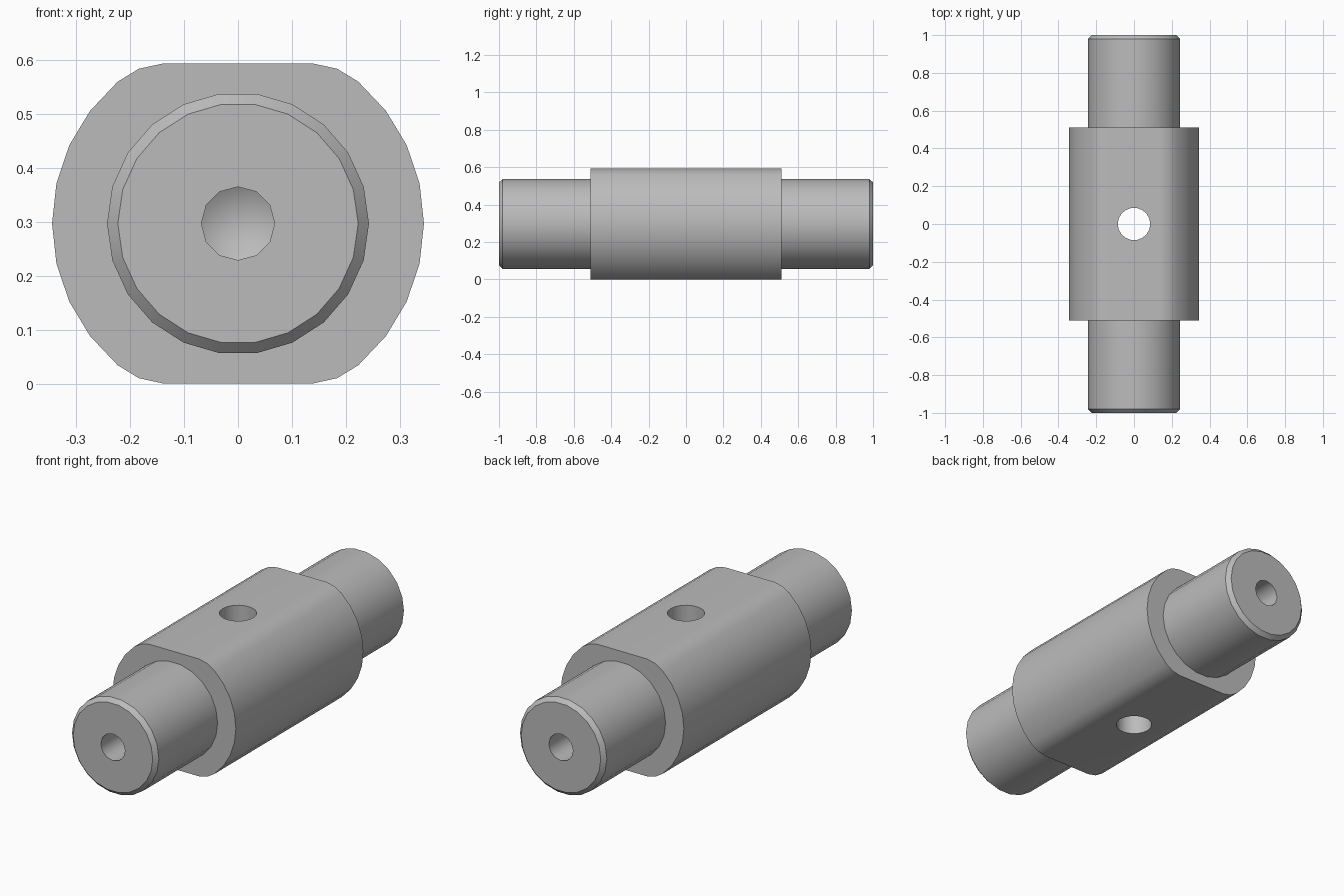
import bpy, bmesh, math
from mathutils import Matrix

if "Cube" in bpy.data.objects:
    bpy.data.objects.remove(bpy.data.objects["Cube"])

AXIS = 0.297          # height of the shaft axis
BODY = 0.51           # half length of the body
SEGMENTS = 22

steel = bpy.data.materials.new("grey_steel")
steel.use_nodes = True
GREY = (0.5, 0.5, 0.5, 1)
steel.diffuse_color = GREY
steel.node_tree.nodes["Principled BSDF"].inputs["Base Color"].default_value = GREY


def make_object(name, bm):
    bmesh.ops.recalc_face_normals(bm, faces=bm.faces)
    mesh = bpy.data.meshes.new(name)
    bm.to_mesh(mesh)
    bm.free()
    mesh.materials.append(steel)
    obj = bpy.data.objects.new(name, mesh)
    bpy.context.collection.objects.link(obj)
    return obj


def turned(name, profile, sides, matrix):
    """Solid of revolution about z from (radius, height) pairs."""
    bm = bmesh.new()
    rings = []
    for r, h in profile:
        if r == 0:
            rings.append([bm.verts.new((0, 0, h))] * sides)
        else:
            angles = [math.tau * i / sides for i in range(sides)]
            rings.append([bm.verts.new((r * math.cos(a), r * math.sin(a), h)) for a in angles])
    for low, high in zip(rings, rings[1:]):
        for i in range(sides):
            j = (i + 1) % sides
            corners = dict.fromkeys((low[i], low[j], high[j], high[i]))
            bm.faces.new(list(corners))
    for ring, (r, h) in ((rings[0], profile[0]), (rings[-1], profile[-1])):
        if r > 0:
            bm.faces.new(ring)
    bm.transform(matrix)
    return make_object(name, bm)


def cut(obj, cutter):
    """Subtract the cutter from the object, then discard it."""
    cutter.hide_render = True
    mod = obj.modifiers.new("bore", 'BOOLEAN')
    mod.operation = 'DIFFERENCE'
    mod.solver = 'EXACT'
    mod.object = cutter
    bpy.context.view_layer.update()
    deps = bpy.context.evaluated_depsgraph_get()
    result = bpy.data.meshes.new_from_object(obj.evaluated_get(deps))
    obj.modifiers.clear()
    obj.data = result
    bpy.data.objects.remove(cutter)


def finish(obj):
    bpy.ops.object.select_all(action='DESELECT')
    obj.select_set(True)
    bpy.context.view_layer.objects.active = obj
    bpy.ops.object.shade_smooth_by_angle(angle=math.radians(35))
    mod = obj.modifiers.new("even_shading", 'WEIGHTED_NORMAL')
    mod.keep_sharp = True


# Body: round bar with flats above and below, blended by small fillets
R = 0.345
quarter = [(R * math.cos(a), R * math.sin(a))
           for a in (math.tau * 0.0345 * i for i in range(5))]
quarter += [(0.184, 0.287), (0.138, AXIS)]
upper = quarter + [(-x, z) for x, z in reversed(quarter[1:])] + [(-R, 0)]
outline = upper + [(x, -z) for x, z in reversed(upper[1:-1])]
bm = bmesh.new()
face = bm.faces.new([bm.verts.new((x, -BODY, z + AXIS)) for x, z in outline])
extruded = bmesh.ops.extrude_face_region(bm, geom=[face], use_keep_orig=True)
bmesh.ops.translate(bm, vec=(0, 2 * BODY, 0),
                    verts=[v for v in extruded["geom"] if isinstance(v, bmesh.types.BMVert)])
body = make_object("body", bm)

# Vertical cross hole through the body
cut(body, turned("cross_hole_cutter", [(0.086, -0.1), (0.086, 0.7)], 18, Matrix()))
finish(body)

# Chamfered journals at both ends, each with a blind drilled centre hole
for name, turn in (("front", math.pi / 2), ("back", -math.pi / 2)):
    place = Matrix.Translation((0, 0, AXIS)) @ Matrix.Rotation(turn, 4, 'X')
    journal = turned(name + "_journal",
                     [(0.243, 0.5), (0.243, 0.98), (0.223, 1)], SEGMENTS, place)
    drill = turned(name + "_drill_cutter",
                   [(0, 0.66), (0.068, 0.7), (0.068, 1.1)], 12, place)
    cut(journal, drill)
    finish(journal)
